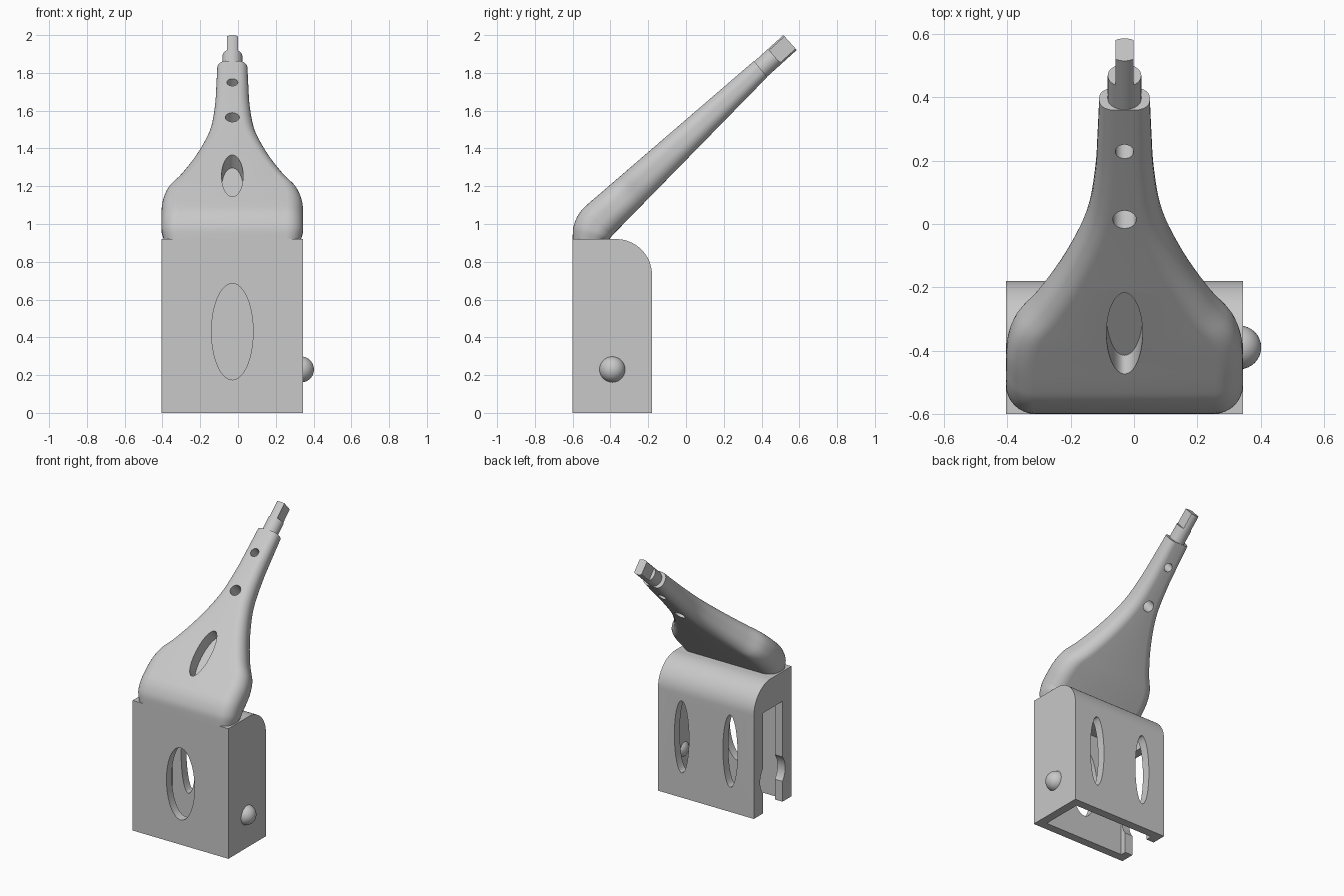
import bpy, bmesh, math
from mathutils import Vector

if "Cube" in bpy.data.objects:
    bpy.data.objects.remove(bpy.data.objects["Cube"])

grey = bpy.data.materials.new("light grey")
grey.use_nodes = True
COLOUR = (0.58, 0.58, 0.58, 1)
grey.diffuse_color = COLOUR
grey.node_tree.nodes["Principled BSDF"].inputs["Base Color"].default_value = COLOUR

CX = -0.03               # middle plane of the tool
LEFT, RIGHT = -0.405, 0.345
FRONT, BACK, TOP = -0.6, -0.18, 0.92


def loft(name, rings):
    """Skin a list of equal-length closed rings and cap both ends."""
    bm = bmesh.new()
    rows = [[bm.verts.new(p) for p in ring] for ring in rings]
    n = len(rows[0])
    for a, b in zip(rows, rows[1:]):
        for i in range(n):
            j = (i + 1) % n
            bm.faces.new((a[i], a[j], b[j], b[i]))
    bm.faces.new(rows[0])
    bm.faces.new(rows[-1])
    bmesh.ops.recalc_face_normals(bm, faces=bm.faces)
    mesh = bpy.data.meshes.new(name)
    bm.to_mesh(mesh)
    bm.free()
    obj = bpy.data.objects.new(name, mesh)
    bpy.context.collection.objects.link(obj)
    mesh.materials.append(grey)
    return obj


def box(name, lo, hi):
    corners = [(lo[0], lo[1]), (hi[0], lo[1]), (hi[0], hi[1]), (lo[0], hi[1])]
    return loft(name, [[(x, y, z) for x, y in corners] for z in (lo[2], hi[2])])


def cylinder(name, centre, rx, ry, depth, rot):
    bpy.ops.mesh.primitive_cylinder_add(vertices=48, radius=1, depth=1,
                                        location=centre, rotation=rot)
    obj = bpy.context.object
    obj.name = name
    obj.scale = (rx, ry, depth)
    obj.data.materials.append(grey)
    return obj


def boolean(obj, cutter, operation="DIFFERENCE"):
    mod = obj.modifiers.new("cut", "BOOLEAN")
    mod.operation, mod.object, mod.solver = operation, cutter, "EXACT"
    bpy.context.view_layer.update()
    bpy.context.view_layer.objects.active = obj
    bpy.ops.object.modifier_apply(modifier=mod.name)
    bpy.data.objects.remove(cutter)


def smooth(obj):
    bpy.ops.object.select_all(action="DESELECT")
    obj.select_set(True)
    bpy.context.view_layer.objects.active = obj
    bpy.ops.object.shade_smooth_by_angle(angle=math.radians(32))


# Housing: box with a rounded upper back edge
R = 0.19
profile = [(FRONT, 0), (BACK, 0)]
for i in range(17):
    a = math.pi / 2 * i / 16
    profile.append((BACK - R + R * math.cos(a), TOP - R + R * math.sin(a)))
profile.append((FRONT, TOP))
housing = loft("housing", [[(x, y, z) for y, z in profile] for x in (LEFT, RIGHT)])

# Hollow inside, open at the bottom, with a keyhole slot in one end
WALL = 0.06
boolean(housing, box("cavity", (LEFT + WALL, FRONT + WALL, -0.1),
                     (RIGHT - WALL, BACK - WALL, 0.8)))
boolean(housing, box("slot", (LEFT - 0.1, -0.5, -0.1), (LEFT + 0.1, -0.285, 0.71)))
boolean(housing, cylinder("socket", (LEFT, -0.39, 0.23), 0.14, 0.14, 0.2,
                          (0, math.pi / 2, 0)))

# Oval windows: one in front, two in the back
for dx, y, half in ((0, FRONT, 0.11), (-0.19, BACK, 0.057), (0.19, BACK, 0.057)):
    boolean(housing, cylinder("window", (CX + dx, y, 0.43), half, 0.255, 0.2,
                              (math.pi / 2, 0, 0)))
smooth(housing)

# Locating ball on the closed end
bpy.ops.mesh.primitive_uv_sphere_add(segments=32, ring_count=20, radius=0.069,
                                     location=(RIGHT - 0.012, -0.39, 0.23))
ball = bpy.context.object
ball.name = "locating_ball"
ball.data.materials.append(grey)
smooth(ball)

# Handle: keys hold front point (y, z), back point (y, z) and half width
F0, F1 = Vector((-0.52, 1.105)), Vector((0.36, 1.863))
B0, B1 = Vector((-0.38, 0.95)), Vector((0.43, 1.778))
keys = [(-0.6, 0.92, -0.405, 0.92, 0.364), (-0.597, 0.98, -0.4, 0.927, 0.373),
        (-0.58, 1.03, -0.395, 0.933, 0.375), (-0.555, 1.07, -0.39, 0.94, 0.375)]
for s, half in ((0, 0.375), (0.083, 0.371), (0.164, 0.345), (0.251, 0.278),
                (0.398, 0.19), (0.566, 0.12), (0.732, 0.093), (0.87, 0.085), (1, 0.08)):
    keys.append((*F0.lerp(F1, s), *B0.lerp(B1, s), half))


def spline(pts, steps):
    """Smooth curve through keys of any dimension."""
    pts = [Vector(p) for p in pts]
    out = []
    for i in range(len(pts) - 1):
        a, b = pts[i], pts[i + 1]
        p, q = pts[max(i - 1, 0)], pts[min(i + 2, len(pts) - 1)]
        for k in range(steps):
            t = k / steps
            out.append((a * 2 + (b - p) * t + (p * 2 - a * 5 + b * 4 - q) * t ** 2
                        + (a * 3 - p - b * 3 + q) * t ** 3) / 2)
    return out + [pts[-1]]


def section(key):
    """Rounded rectangle spanning the front and back points."""
    f, b, half = Vector((0, key[0], key[1])), Vector((0, key[2], key[3])), key[4]
    thick = (f - b).length
    v, mid, r = (f - b) / thick, (f + b) / 2, 0.42 * thick
    ring = []
    for c, (sx, sv) in enumerate(((1, 1), (-1, 1), (-1, -1), (1, -1))):
        for i in range(9):
            a = math.pi / 2 * (c + i / 8)
            x = CX + sx * (half - r) + r * math.cos(a)
            ring.append(Vector((x, 0, 0)) + mid + v * (sv * (thick / 2 - r) + r * math.sin(a)))
    return ring


handle = loft("handle", [section(k) for k in spline(keys, 5)])

# Blind oval pocket and two round through holes, square to the front face
slope = math.atan2(F1.y - F0.y, F1.x - F0.x)
for z, rx, ry, depth in ((1.255, 0.057, 0.169, 0.18), (1.565, 0.037, 0.037, 0.6),
                         (1.75, 0.029, 0.029, 0.6)):
    y, z = F0.lerp(F1, (z - F0.y) / (F1.y - F0.y))
    boolean(handle, cylinder("hole", (CX, y, z), rx, ry, depth, (slope, 0, 0)))
smooth(handle)

# Shaft collar and flat-sided tip along the handle axis
tilt = math.radians(42)
axis = Vector((0, math.cos(tilt), math.sin(tilt)))
base = Vector((CX, 0.395, 1.82))
turn = (tilt - math.pi / 2, 0, 0)


def shaft(name, start, end):
    return cylinder(name, base + axis * (start + end) / 2, 0.053, 0.053, end - start, turn)


collar = shaft("shaft_collar", -0.05, 0.1)
smooth(collar)
tip = shaft("shaft_tip", 0.05, 0.21)
boolean(tip, box("flats", (CX - 0.029, 0, 1.5), (CX + 0.029, 1, 2.5)), "INTERSECT")
smooth(tip)
